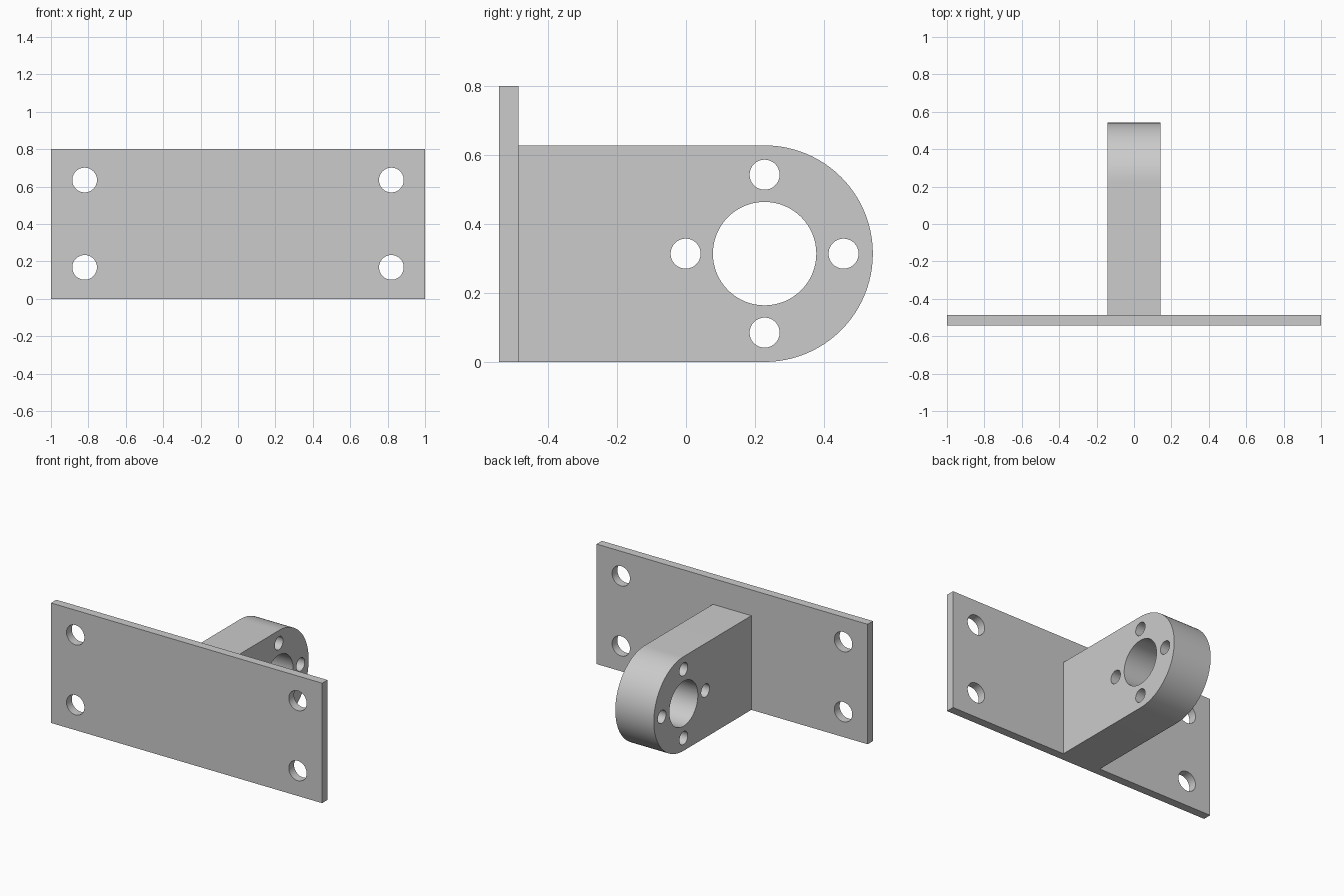
import bpy, bmesh, math
from mathutils import Matrix, Vector

cube = bpy.data.objects.get("Cube")
if cube:
    bpy.data.objects.remove(cube, do_unlink=True)

grey = bpy.data.materials.new("plain grey")
grey.use_nodes = True
colour = (0.6, 0.6, 0.6, 1)
grey.diffuse_color = colour
grey.node_tree.nodes["Principled BSDF"].inputs["Base Color"].default_value = colour


def prism(name, outline, offset):
    """Extrude a closed outline of 3D points along an offset."""
    bm = bmesh.new()
    face = bm.faces.new([bm.verts.new(p) for p in outline])
    side = bmesh.ops.extrude_face_region(bm, geom=[face])["geom"]
    bmesh.ops.translate(bm, vec=Vector(offset),
                        verts=[v for v in side if isinstance(v, bmesh.types.BMVert)])
    bmesh.ops.recalc_face_normals(bm, faces=bm.faces)
    mesh = bpy.data.meshes.new(name)
    bm.to_mesh(mesh)
    bm.free()
    obj = bpy.data.objects.new(name, mesh)
    bpy.context.collection.objects.link(obj)
    mesh.materials.append(grey)
    return obj


def drill(obj, holes, axis):
    """Cut round holes, given as (centre, radius), through a part."""
    turn = Matrix.Rotation(math.pi / 2, 4, "Y" if axis == "X" else "X")
    bm = bmesh.new()
    for centre, radius in holes:
        bmesh.ops.create_cone(bm, cap_ends=True, segments=64, radius1=radius,
                              radius2=radius, depth=0.6,
                              matrix=Matrix.Translation(centre) @ turn)
    mesh = bpy.data.meshes.new("hole_cutter")
    bm.to_mesh(mesh)
    bm.free()
    mesh.materials.append(grey)
    cutter = bpy.data.objects.new("hole_cutter", mesh)
    bpy.context.collection.objects.link(cutter)
    cutter.hide_render = True
    cut = obj.modifiers.new("holes", "BOOLEAN")
    cut.operation, cut.solver, cut.object = "DIFFERENCE", "EXACT", cutter
    bpy.ops.object.select_all(action="DESELECT")
    bpy.context.view_layer.objects.active = obj
    obj.select_set(True)
    bpy.ops.object.modifier_apply(modifier=cut.name)
    bpy.data.objects.remove(cutter, do_unlink=True)
    bpy.ops.object.shade_smooth_by_angle(angle=math.radians(30))


# Mounting plate with four corner holes
FRONT, BACK, HEIGHT = -0.542, -0.486, 0.8
plate = prism("mounting_plate",
              [(-1, FRONT, 0), (1, FRONT, 0), (1, FRONT, HEIGHT), (-1, FRONT, HEIGHT)],
              (0, BACK - FRONT, 0))
drill(plate, [((x, FRONT, z), 0.066) for x in (-0.82, 0.82) for z in (0.168, 0.635)], "Y")

# Round-ended arm with a bore and a ring of four bolt holes
R, HALF, CY = 0.314, 0.142, 0.228
STEPS = 48
outline = [(-HALF, BACK, 2 * R), (-HALF, BACK, 0)]
for i in range(STEPS + 1):
    a = math.pi * (i / STEPS - 0.5)
    outline.append((-HALF, CY + R * math.cos(a), R + R * math.sin(a)))
arm = prism("bearing_arm", outline, (2 * HALF, 0, 0))
holes = [((0, CY, R), 0.15)]
for i in range(4):
    a = i * math.pi / 2
    holes.append(((0, CY + 0.229 * math.cos(a), R + 0.229 * math.sin(a)), 0.0435))
drill(arm, holes, "X")
